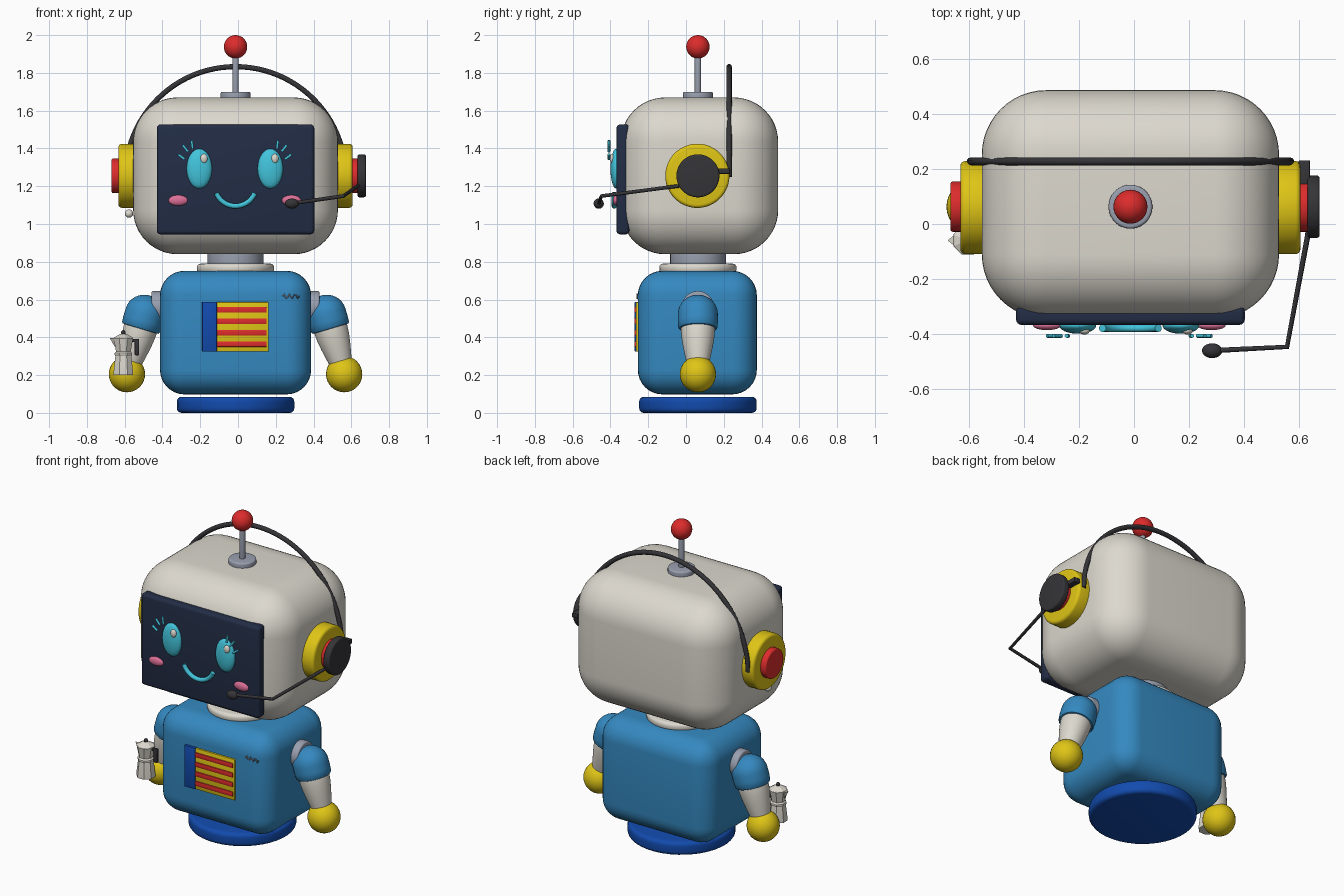
import bpy, bmesh, math
from mathutils import Vector, Matrix

if "Cube" in bpy.data.objects:
    bpy.data.objects.remove(bpy.data.objects["Cube"])

CX, CY = -0.013, 0.063          # symmetry axis of the robot


def mat(name, *rgb):
    m = bpy.data.materials.new(name)
    m.diffuse_color = (*rgb, 1)
    m.use_nodes = True
    m.node_tree.nodes["Principled BSDF"].inputs["Base Color"].default_value = m.diffuse_color
    return m


WHITE = mat("off_white", 0.72, 0.69, 0.62)
NAVY = mat("screen_navy", 0.016, 0.026, 0.06)
BLACK = mat("soft_black", 0.035, 0.035, 0.04)
YELLOW = mat("yellow", 0.74, 0.56, 0.008)
RED = mat("red", 0.72, 0.025, 0.025)
CYAN = mat("cyan", 0.055, 0.56, 0.72)
PINK = mat("pink", 0.72, 0.16, 0.31)
BLUE = mat("body_blue", 0.035, 0.25, 0.53)
DEEP = mat("deep_blue", 0.006, 0.07, 0.42)
GREY = mat("grey", 0.32, 0.35, 0.43)


def finish(ob, m, angle=40):
    ob.data.materials.clear()
    ob.data.materials.append(m)
    bpy.ops.object.select_all(action='DESELECT')
    ob.select_set(True)
    bpy.context.view_layer.objects.active = ob
    bpy.ops.object.shade_smooth_by_angle(angle=math.radians(angle))
    return ob


def from_bm(name, bm, m, angle=40):
    bmesh.ops.recalc_face_normals(bm, faces=bm.faces)
    me = bpy.data.meshes.new(name)
    bm.to_mesh(me)
    bm.free()
    ob = bpy.data.objects.new(name, me)
    bpy.context.collection.objects.link(ob)
    return finish(ob, m, angle)


def box(name, m, lo, hi, r=0, seg=4):
    """Box between two corners with rounded edges."""
    lo, hi = Vector(lo), Vector(hi)
    bm = bmesh.new()
    bmesh.ops.create_cube(bm, size=1)
    bmesh.ops.scale(bm, vec=hi - lo, verts=bm.verts)
    bmesh.ops.translate(bm, vec=(lo + hi) / 2, verts=bm.verts)
    if r:
        bmesh.ops.bevel(bm, geom=bm.edges[:], offset=r, segments=seg,
                        affect='EDGES', profile=0.5)
    return from_bm(name, bm, m)


def ball(name, m, c, size):
    bm = bmesh.new()
    bmesh.ops.create_uvsphere(bm, u_segments=32, v_segments=16, radius=1)
    bmesh.ops.scale(bm, vec=size, verts=bm.verts)
    bmesh.ops.translate(bm, vec=c, verts=bm.verts)
    return from_bm(name, bm, m)


def lathe(name, m, start, axis, profile, sides=40, angle=40):
    """Spin (radius, height) points round an axis from start."""
    rot = Vector((0, 0, 1)).rotation_difference(Vector(axis)).to_matrix().to_4x4()
    bm = bmesh.new()
    rings = []
    for r, h in profile:
        rings.append([bm.verts.new((r * math.cos(a), r * math.sin(a), h))
                      for a in (2 * math.pi * (i + .5) / sides for i in range(sides))])
    for a, b in zip(rings, rings[1:]):
        for i in range(sides):
            j = (i + 1) % sides
            bm.faces.new((a[i], a[j], b[j], b[i]))
    bm.faces.new(rings[0])
    bm.faces.new(rings[-1])
    bm.transform(Matrix.Translation(start) @ rot)
    return from_bm(name, bm, m, angle)


def disc(name, m, start, axis, r, h, bev=0.01):
    """Cylinder with rounded rims."""
    arc = [(r - bev + bev * math.sin(t), bev * (1 - math.cos(t)))
           for t in (math.pi / 8 * k for k in range(5))]
    return lathe(name, m, start, axis, arc + [(x, h - z) for x, z in reversed(arc)])


def tube(name, m, pts, r):
    cu = bpy.data.curves.new(name, 'CURVE')
    cu.dimensions = '3D'
    cu.bevel_depth = r
    cu.bevel_resolution = 3
    cu.use_fill_caps = True
    sp = cu.splines.new('POLY')
    sp.points.add(len(pts) - 1)
    for p, co in zip(sp.points, pts):
        p.co = (*co, 1)
    ob = bpy.data.objects.new(name, cu)
    bpy.context.collection.objects.link(ob)
    bpy.ops.object.select_all(action='DESELECT')
    ob.select_set(True)
    bpy.context.view_layer.objects.active = ob
    bpy.ops.object.convert(target='MESH')
    return finish(bpy.context.object, m)


UP = (0, 0, 1)

# Base, body, neck
disc("base", DEEP, (CX, CY, 0), UP, 0.312, 0.085, 0.025)
box("body", BLUE, (-0.413, -0.255, 0.098), (0.387, 0.375, 0.752), 0.13, 8)
disc("collar", WHITE, (CX, CY, 0.74), UP, 0.205, 0.05, 0.02)
disc("neck", GREY, (CX, CY, 0.75), UP, 0.148, 0.13)

# Head and screen
box("head", WHITE, (-0.555, -0.345, 0.84), (0.529, 0.488, 1.67), 0.235, 12)
box("screen", NAVY, (-0.43, -0.368, 0.945), (0.404, -0.30, 1.527), 0.02)

# Antenna
disc("antenna_base", GREY, (CX, CY, 1.65), UP, 0.08, 0.05)
disc("antenna_rod", GREY, (CX, CY, 1.68), UP, 0.017, 0.24, 0.002)
ball("antenna_ball", RED, (CX, CY, 1.938), (0.062,) * 3)

# Face: eyes, glints, lashes, cheeks
LASHES = [((.035, .105), (.041, .15)), ((.06, .09), (.088, .125)), ((.078, .05), (.112, .075))]
for s, side in ((-1, "left"), (1, "right")):
    ex = CX - 0.004 + s * 0.188
    ball(side + "_eye", CYAN, (ex, -0.37, 1.293), (0.067, 0.03, 0.105))
    ball(side + "_eye_glint", WHITE, (ex + 0.024, -0.39, 1.346), (0.019, 0.013, 0.025))
    for i, (a, b) in enumerate(LASHES):
        tube(f"{side}_lash_{i}", CYAN, [(ex + s * a[0], -0.408, 1.293 + a[1]),
                                        (ex + s * b[0], -0.408, 1.293 + b[1])], 0.007)
    ball(side + "_cheek", PINK, (CX - 0.004 + s * 0.3, -0.37, 1.125), (0.051, 0.017, 0.028))
tube("mouth", CYAN, [(CX + 0.11 * math.sin(t), -0.38, 1.205 - 0.11 * math.cos(t))
                     for t in (math.radians(-68 + 136 * k / 20) for k in range(21))], 0.014)

# Ears
for s, side in ((-1, "left"), (1, "right")):
    ax = (s, 0, 0)
    disc(side + "_ear", YELLOW, (CX + s * 0.50, CY - 0.003, 1.255), ax, 0.17, 0.12, 0.018)
    disc(side + "_ear_button", RED, (CX + s * 0.60, CY, 1.255), ax, 0.092, 0.057)
ball("earring", WHITE, (-0.577, 0.0, 1.055), (0.022,) * 3)

# Headset: band, stub, cup, boom, microphone
tube("headband", BLACK, [(CX + 0.583 * math.cos(t), 0.228, 1.25 + 0.583 * math.sin(t))
                         for t in (math.pi * k / 48 for k in range(49))], 0.0145)
box("headset_stub", BLACK, (0.60, 0.10, 1.265), (0.642, 0.232, 1.295), 0.004, 2)
disc("headset_cup", BLACK, (0.633, CY, 1.255), (1, 0, 0), 0.114, 0.044)
tube("mic_boom", BLACK, [(0.638, -0.01, 1.205), (0.632, -0.05, 1.2),
                         (0.558, -0.448, 1.148), (0.28, -0.462, 1.108)], 0.01)
ball("microphone", BLACK, (0.285, -0.462, 1.108), (0.037, 0.027, 0.027))

# Chest panel with stripes
box("chest_panel", YELLOW, (-0.185, -0.266, 0.325), (0.162, -0.24, 0.586), 0.004, 2)
box("chest_strip", DEEP, (-0.19, -0.272, 0.325), (-0.112, -0.24, 0.588), 0.004, 2)
for i in range(4):
    z = 0.364 + i * 0.0605
    box(f"chest_stripe_{i}", RED, (-0.112, -0.273, z - 0.015), (0.152, -0.25, z + 0.015), 0.004, 2)

# Arms
for s, side in ((-1, "left"), (1, "right")):
    disc(side + "_shoulder_joint", GREY, (CX + s * 0.37, CY, 0.56), (s, 0, 0), 0.085, 0.075)
    start = Vector((CX + s * 0.48, CY, 0.525))
    hand = Vector((CX + s * 0.575, CY, 0.205))
    axis = hand - start
    dome = [(0.105 * math.sin(t) + 0.0005, -0.1 * math.cos(t))
            for t in (math.pi / 2 * k / 8 for k in range(9))]
    lathe(side + "_sleeve", BLUE, start, axis,
          dome + [(0.106, 0.04), (0.104, 0.075), (0.098, 0.082), (0.08, 0.084)])
    lathe(side + "_forearm", WHITE, start, axis,
          [(0.088, 0.04), (0.09, 0.09), (0.087, 0.13), (0.079, 0.18), (0.067, 0.24), (0.055, 0.29)])
    ball(side + "_hand", YELLOW, hand, (0.096,) * 3)

# Faceted coffee pot in the left hand
px, py = -0.607, -0.06
lathe("pot_body", WHITE, (px, py, 0.2), UP,
      [(0.056, 0), (0.056, 0.015), (0.046, 0.1), (0.05, 0.108), (0.05, 0.116),
       (0.042, 0.125), (0.056, 0.195), (0.052, 0.2), (0.018, 0.218)], 8, 20)
ball("pot_knob", BLACK, (px, py, 0.425), (0.012, 0.012, 0.013))
bm = bmesh.new()                                   # spout wedge
v = [bm.verts.new((px + x, py + y, z)) for x, y, z in
     ((-0.035, -0.03, 0.395), (-0.035, 0.03, 0.395), (-0.073, 0, 0.397), (-0.042, 0, 0.345))]
for f in ((0, 1, 2), (0, 2, 3), (1, 3, 2), (0, 3, 1)):
    bm.faces.new([v[i] for i in f])
from_bm("pot_spout", bm, WHITE, 20)
box("pot_handle", BLACK, (px + 0.06, py - 0.01, 0.305), (px + 0.084, py + 0.01, 0.392), 0.004, 2)
box("pot_handle_arm", BLACK, (px + 0.04, py - 0.008, 0.375), (px + 0.08, py + 0.008, 0.392), 0.003, 2)

# Small squiggle trim on the chest
tube("chest_trim", GREY, [(0.235 + 0.009 * k, -0.258, 0.617 + 0.012 * math.sin(k * 1.9))
                          for k in range(11)], 0.004)
